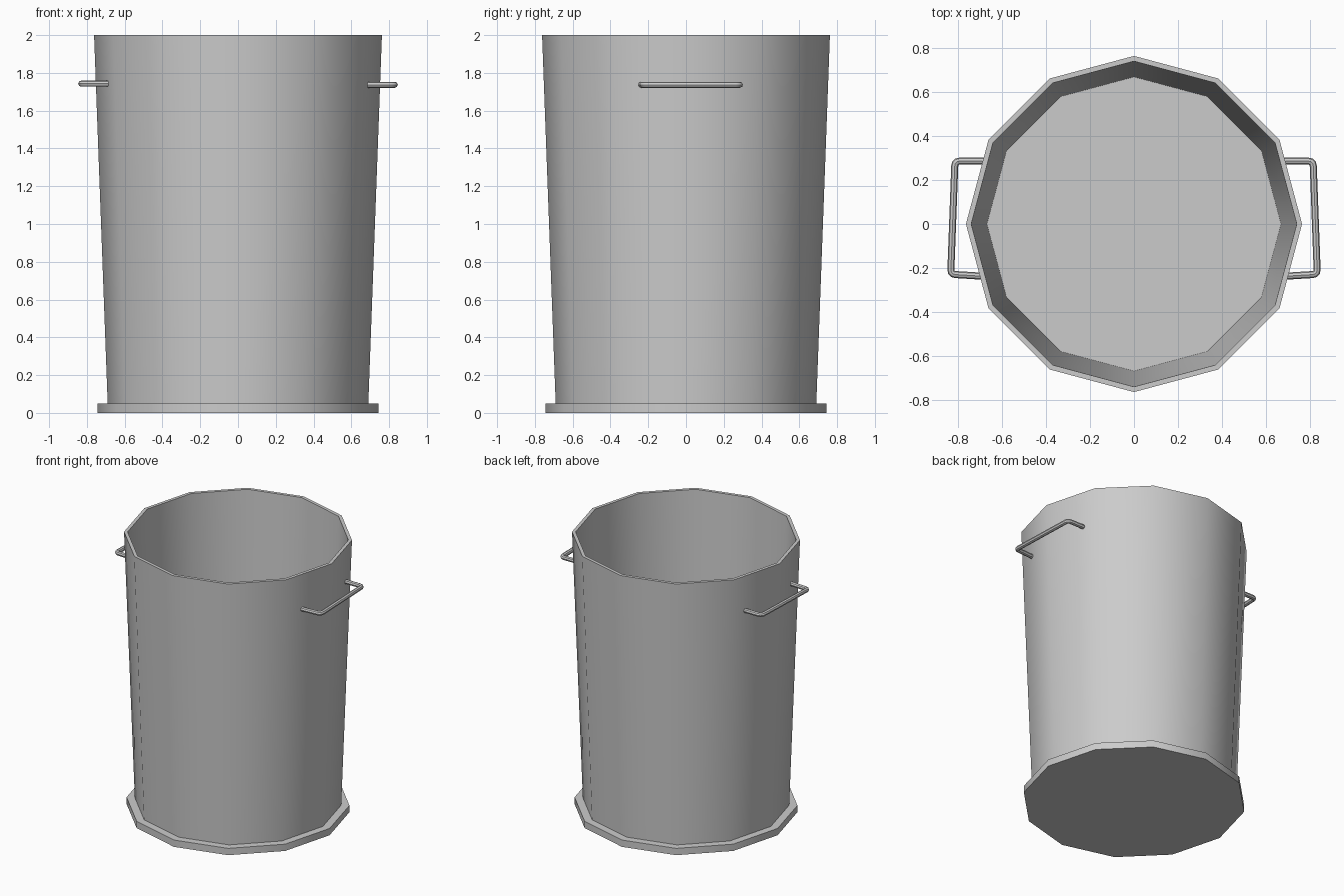
import bpy
import math
from mathutils import Vector

if "Cube" in bpy.data.objects:
    bpy.data.objects.remove(bpy.data.objects["Cube"])

SIDES = 12


def lathe(name, profile, closed):
    """Revolve (radius, z) points into a 12-sided shell; cap the ends if open."""
    n = len(profile)
    verts = [(r * math.cos(2 * math.pi * i / SIDES), r * math.sin(2 * math.pi * i / SIDES), z)
             for r, z in profile for i in range(SIDES)]
    faces = []
    for k in range(n if closed else n - 1):
        a, b = k * SIDES, ((k + 1) % n) * SIDES
        for i in range(SIDES):
            j = (i + 1) % SIDES
            faces.append((a + i, a + j, b + j, b + i))
    if not closed:
        faces.append(tuple(reversed(range(SIDES))))
        faces.append(tuple(range((n - 1) * SIDES, n * SIDES)))
    me = bpy.data.meshes.new(name)
    me.from_pydata(verts, [], faces)
    ob = bpy.data.objects.new(name, me)
    bpy.context.collection.objects.link(ob)
    smooth(ob)
    return ob


def smooth(ob):
    bpy.ops.object.select_all(action='DESELECT')
    ob.select_set(True)
    bpy.context.view_layer.objects.active = ob
    bpy.ops.object.shade_smooth_by_angle(angle=math.radians(40))


def handle(name, side, z):
    """Bent rod with small rounded corners, ending in the bucket wall."""
    pts = [Vector((side * x, y, z)) for x, y in
           ((0.68, 0.285), (0.812, 0.285), (0.831, -0.228), (0.68, -0.237))]
    path = [pts[0]]
    for i in (1, 2):
        p = pts[i]
        a = p + (pts[i - 1] - p).normalized() * 0.022
        b = p + (pts[i + 1] - p).normalized() * 0.022
        path += [a.lerp(p, t).lerp(p.lerp(b, t), t) for t in (0, 0.33, 0.67, 1)]
    path.append(pts[3])
    cu = bpy.data.curves.new(name, 'CURVE')
    cu.dimensions = '3D'
    cu.bevel_depth = 0.016
    cu.bevel_resolution = 2
    cu.use_fill_caps = True
    sp = cu.splines.new('POLY')
    sp.points.add(len(path) - 1)
    for q, p in zip(sp.points, path):
        q.co = (*p, 1)
    ob = bpy.data.objects.new(name, cu)
    bpy.context.collection.objects.link(ob)
    bpy.ops.object.select_all(action='DESELECT')
    ob.select_set(True)
    bpy.context.view_layer.objects.active = ob
    bpy.ops.object.convert(target='MESH')
    smooth(bpy.context.view_layer.objects.active)


# Base plate, whose top is the bucket floor
lathe("base_plate", [(0.745, 0), (0.745, 0.05)], False)

# Tapered hollow wall
lathe("bucket_wall", [(0.69, 0.05), (0.762, 2.0), (0.738, 2.0), (0.667, 0.05)], True)

# Two side handles
handle("handle_right", 1, 1.737)
handle("handle_left", -1, 1.743)
